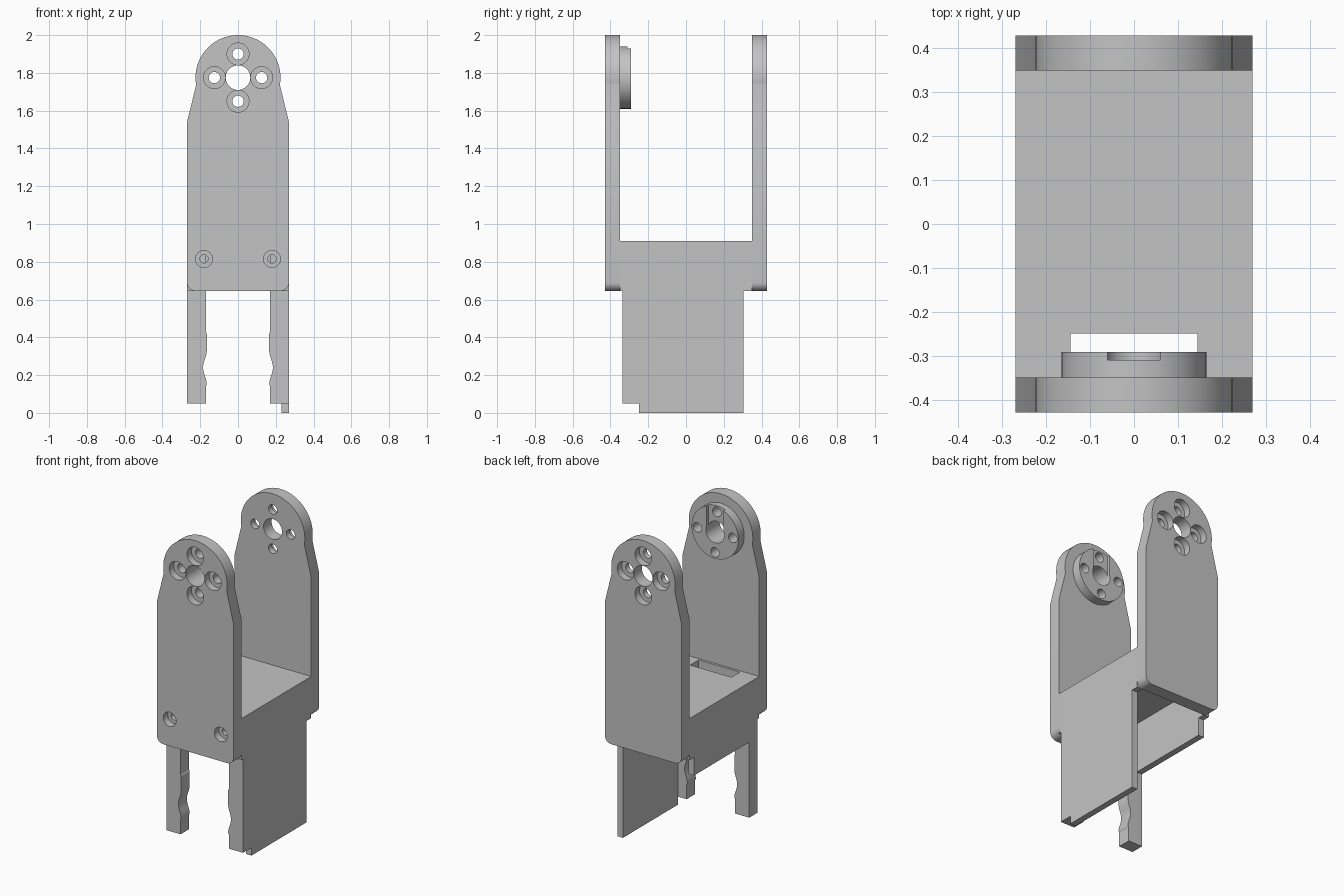
import bpy, bmesh, math
from mathutils import Vector

cube = bpy.data.objects.get("Cube")
if cube:
    bpy.data.objects.remove(cube, do_unlink=True)

grey = bpy.data.materials.new("plain grey")
grey.use_nodes = True
colour = (0.55, 0.55, 0.55, 1)
grey.diffuse_color = colour
grey.node_tree.nodes["Principled BSDF"].inputs["Base Color"].default_value = colour

AXIS_Z = 1.775      # height of the pivot
HALF = 0.27         # half width of the bracket
INNER = 0.23        # inside of the side walls


def prism(name, outline, start, end, axis="Y"):
    """Extrude an outline, (x, z) along Y or (y, z) along X."""
    def place(p, d):
        return Vector((p[0], d, p[1])) if axis == "Y" else Vector((d, p[0], p[1]))
    bm = bmesh.new()
    face = bm.faces.new([bm.verts.new(place(p, start)) for p in outline])
    side = bmesh.ops.extrude_face_region(bm, geom=[face])["geom"]
    moved = [v for v in side if isinstance(v, bmesh.types.BMVert)]
    shift = place((0, 0), end - start)
    bmesh.ops.translate(bm, verts=moved, vec=shift)
    bmesh.ops.recalc_face_normals(bm, faces=bm.faces)
    mesh = bpy.data.meshes.new(name)
    bm.to_mesh(mesh)
    bm.free()
    mesh.materials.append(grey)
    obj = bpy.data.objects.new(name, mesh)
    bpy.context.collection.objects.link(obj)
    return obj


def arc(cx, cz, r, a0, a1, n):
    angles = [math.radians(a0 + (a1 - a0) * i / n) for i in range(n + 1)]
    return [(cx + r * math.cos(a), cz + r * math.sin(a)) for a in angles]


def circle(cx, cz, r, n=40):
    return arc(cx, cz, r, 0, 360, n)[:-1]


def rect(u0, u1, z0, z1):
    return [(u0, z0), (u1, z0), (u1, z1), (u0, z1)]


def activate(obj):
    bpy.ops.object.select_all(action="DESELECT")
    obj.select_set(True)
    bpy.context.view_layer.objects.active = obj


def cut(obj, outline, start, end):
    cutter = prism("cutter", outline, start, end)
    cutter.hide_render = True
    mod = obj.modifiers.new("cut", "BOOLEAN")
    mod.operation = "DIFFERENCE"
    mod.solver = "EXACT"
    mod.object = cutter
    activate(obj)
    bpy.ops.object.modifier_apply(modifier=mod.name)
    bpy.data.objects.remove(cutter, do_unlink=True)


def smooth(obj):
    activate(obj)
    bpy.ops.object.shade_smooth_by_angle(angle=math.radians(25))


# Positions of the four fixing holes round the pivot
bolt_spots = [(0.125 * math.cos(a), AXIS_Z + 0.125 * math.sin(a))
              for a in (0, math.pi / 2, math.pi, 1.5 * math.pi)]

# Arm outline: round head, flared shoulders, rounded bottom corners
arm_outline = (arc(0, AXIS_Z, 0.225, -10, 190, 56)
               + [(-HALF, 1.54)]
               + arc(-HALF + 0.045, 0.69, 0.045, 180, 270, 8)
               + arc(HALF - 0.045, 0.69, 0.045, 270, 360, 8)
               + [(HALF, 1.54)])

# Front and back arms with pivot hole and counterbored fixing holes
for name, side in (("front_arm", -1), ("back_arm", 1)):
    arm = prism(name, arm_outline, side * 0.35, side * 0.43)
    cut(arm, circle(0, AXIS_Z, 0.065), side * 0.3, side * 0.5)
    for x, z in bolt_spots:
        cut(arm, circle(x, z, 0.03), side * 0.3, side * 0.5)
        cut(arm, circle(x, z, 0.058), side * 0.385, side * 0.5)
    if side < 0:
        # Lower screw holes on the front arm only
        for x in (-0.18, 0.18):
            cut(arm, circle(x, 0.815, 0.022), -0.3, -0.5)
            cut(arm, circle(x, 0.815, 0.045), -0.385, -0.5)
    smooth(arm)

# Round hub inside the front arm, with a keyway to its top
hub = prism("pivot_hub", circle(0, AXIS_Z, 0.165, 64), -0.35, -0.292)
cut(hub, rect(-0.06, 0.06, AXIS_Z, 2), -0.31, -0.2)
cut(hub, circle(0, AXIS_Z, 0.065), -0.4, -0.2)
for x, z in bolt_spots:
    cut(hub, circle(x, z, 0.03), -0.4, -0.2)
smooth(hub)

# Floor between the arms, with a slot near the front
floor = prism("floor", rect(-INNER, INNER, 0.85, 0.91), -0.35, 0.35)
cut(floor, rect(-0.145, 0.145, 0.8, 1), -0.335, -0.25)

# Side walls: the left is a full panel, the right stops short behind its leg
front_edge = [(-0.35, 0.91), (-0.35, 0.645), (-0.335, 0.645), (-0.335, 0.05), (-0.25, 0.05)]
back_edge = [(0.305, 0.645), (0.35, 0.645), (0.35, 0.91)]
for name, side, bottom in (("left_wall", 1, 0), ("right_wall", -1, 0.53)):
    lower = [(-0.25, bottom), (0.305, bottom)]
    prism(name, front_edge + lower + back_edge, side * INNER, side * HALF, "X")

# Front legs with a shallow scooped notch on the inner edge
scoop = [(0.165 + 0.02 * math.sin(math.pi * i / 12) ** 2, 0.15 + 0.18 * i / 12)
         for i in range(13)]
leg_outline = [(INNER, 0.05), (0.17, 0.05), (0.17, 0.14)] + scoop + [
    (0.165, 0.42), (0.17, 0.43), (0.17, 0.85), (INNER, 0.85)]
for name, side in (("left_front_leg", 1), ("right_front_leg", -1)):
    leg = prism(name, [(side * x, z) for x, z in leg_outline], -0.335, -0.25)
    smooth(leg)
    # Pad that joins the leg to the front arm
    prism(name + "_pad", rect(side * 0.17, side * INNER, 0.645, 0.85), -0.35, -0.335)
